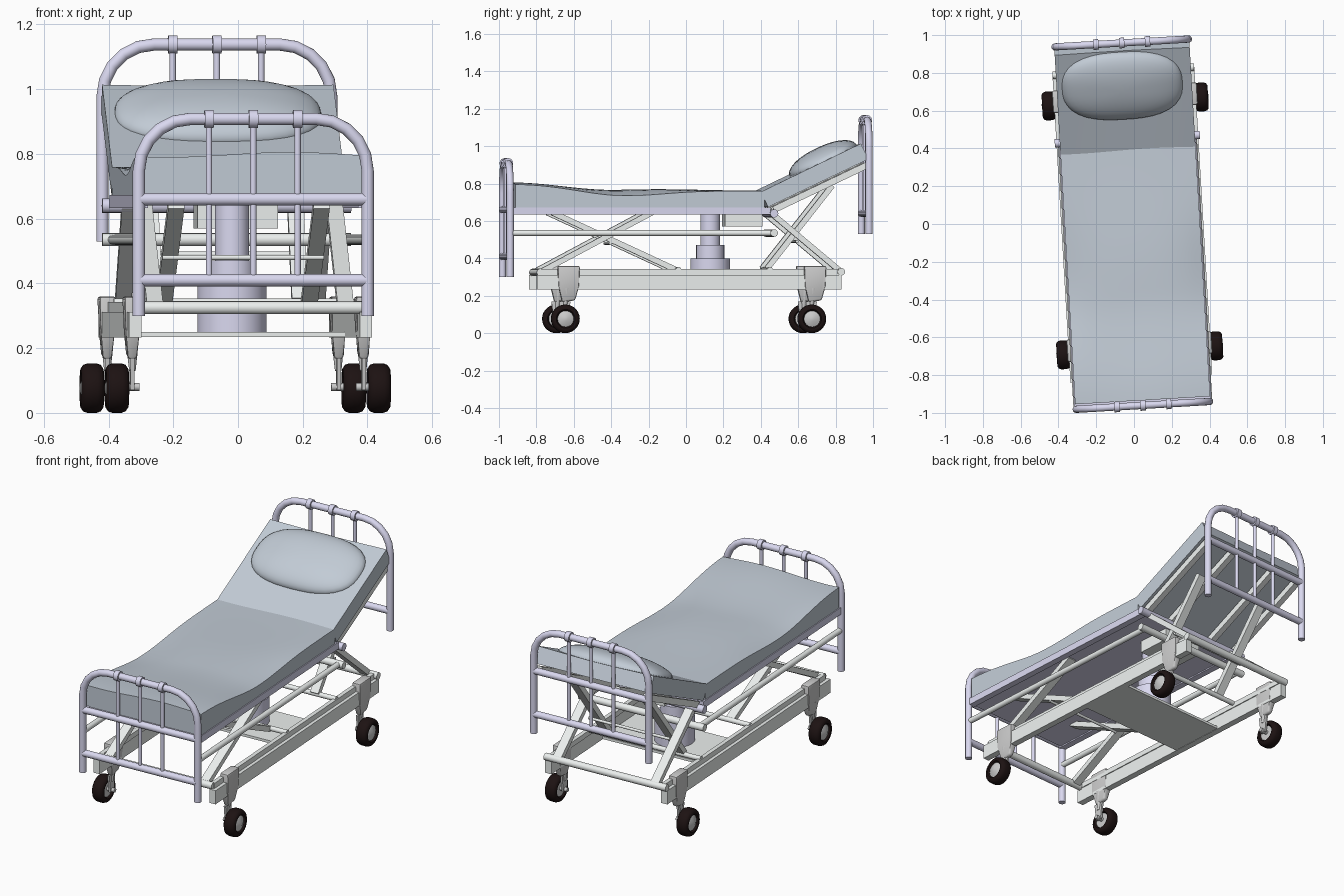
import bpy, bmesh, math
from mathutils import Vector, Matrix

if "Cube" in bpy.data.objects:
    bpy.data.objects.remove(bpy.data.objects["Cube"])


def material(name, rgb):
    m = bpy.data.materials.new(name)
    m.diffuse_color = (*rgb, 1)
    m.use_nodes = True
    m.node_tree.nodes["Principled BSDF"].inputs["Base Color"].default_value = m.diffuse_color
    return m


LILAC = material("lilac_paint", (0.70, 0.69, 0.87))
PALE = material("pale_metal", (0.84, 0.87, 0.86))
GREY = material("grey_metal", (0.62, 0.62, 0.62))
CLOTH = material("blue_grey_cloth", (0.54, 0.60, 0.67))
RUBBER = material("dark_rubber", (0.012, 0.006, 0.006))
parts = []


def finish(name, bm, mat, angle=40):
    bmesh.ops.recalc_face_normals(bm, faces=bm.faces)
    me = bpy.data.meshes.new(name)
    bm.to_mesh(me)
    bm.free()
    ob = bpy.data.objects.new(name, me)
    bpy.context.collection.objects.link(ob)
    me.materials.append(mat)
    for p in me.polygons:
        p.use_smooth = True
    me.set_sharp_from_angle(angle=math.radians(angle))
    parts.append(ob)
    return ob


def rod(name, a, b, r, mat, r2=None, seg=16):
    a, b = Vector(a), Vector(b)
    d = b - a
    m = Matrix.Translation((a + b) / 2) @ d.to_track_quat('Z', 'Y').to_matrix().to_4x4()
    bm = bmesh.new()
    bmesh.ops.create_cone(bm, cap_ends=True, segments=seg, radius1=r,
                          radius2=r if r2 is None else r2, depth=d.length, matrix=m)
    return finish(name, bm, mat)


def box(name, lo, hi, mat):
    # sides are sorted so mirrored parts keep a positive size
    lo, hi = Vector(map(min, lo, hi)), Vector(map(max, lo, hi))
    bm = bmesh.new()
    bmesh.ops.create_cube(bm, size=1, matrix=Matrix.Translation((lo + hi) / 2) @ Matrix.Diagonal((*(hi - lo), 1)))
    return finish(name, bm, mat)


def strut(name, x, p, q, w, t, mat):
    # flat bar in a side plane from p to q (y, z)
    p, q = Vector((x, *p)), Vector((x, *q))
    d = q - p
    m = Matrix.Translation((p + q) / 2) @ Matrix.Rotation(math.atan2(d.z, d.y), 4, 'X')
    bm = bmesh.new()
    bmesh.ops.create_cube(bm, size=1, matrix=m @ Matrix.Diagonal((w, d.length, t, 1)))
    return finish(name, bm, mat)


def prism(name, outline, x0, x1, mat, bevel=0.0, taper_below=0.0):
    # side outline (y, z) extruded along x, optionally thinner low down
    bm = bmesh.new()
    f = bm.faces.new([bm.verts.new((x0, y, z)) for y, z in outline])
    g = bmesh.ops.extrude_face_region(bm, geom=[f])
    bmesh.ops.translate(bm, vec=(x1 - x0, 0, 0), verts=[v for v in g['geom'] if isinstance(v, bmesh.types.BMVert)])
    for v in bm.verts:
        if v.co.z < taper_below:
            v.co.x = (x0 + x1) / 2 + (v.co.x - (x0 + x1) / 2) * 0.55
    if bevel:
        bmesh.ops.bevel(bm, geom=bm.edges[:], offset=bevel, segments=2, affect='EDGES', profile=0.5)
    return finish(name, bm, mat)


# Bent-tube end frames
def end_frame(name, y, z):
    pts = [(-0.354, 0.0)]
    for cx, start in ((-0.194, 180), (0.194, 90)):
        for i in range(6):
            a = math.radians(start - i * 18)
            pts.append((cx + 0.16 * math.cos(a), 0.448 + 0.16 * math.sin(a)))
    pts.append((0.354, 0.0))
    bm = bmesh.new()
    rings, n = [], 16
    for i, (px, pz) in enumerate(pts):
        t = Vector(pts[min(i + 1, len(pts) - 1)]) - Vector(pts[max(i - 1, 0)])
        if i in (1, len(pts) - 2):
            t = Vector((0, 1 if i == 1 else -1))
        t.normalize()
        ring = []
        for k in range(n):
            a = 2 * math.pi * k / n
            ring.append(bm.verts.new((px - t.y * 0.019 * math.cos(a), y + 0.019 * math.sin(a),
                                      z + pz + t.x * 0.019 * math.cos(a))))
        rings.append(ring)
    for r, s in zip(rings, rings[1:]):
        for k in range(n):
            bm.faces.new((r[k], r[(k + 1) % n], s[(k + 1) % n], s[k]))
    bm.faces.new(rings[0])
    bm.faces.new(rings[-1])
    finish(name + "_arch", bm, LILAC)
    for h in (0.11, 0.36):
        rod(name + "_crossbar", (-0.35, y, z + h), (0.35, y, z + h), 0.019, LILAC)
    for x in (-0.137, 0, 0.137):
        rod(name + "_spindle", (x, y, z + 0.11), (x, y, z + 0.608), 0.010, LILAC, seg=12)
        rod(name + "_collar", (x - 0.014, y, z + 0.608), (x + 0.014, y, z + 0.608), 0.028, LILAC)


end_frame("footboard", -0.962, 0.30)
end_frame("headboard", 0.960, 0.53)


# Mattress: gently rumpled seat part and tilted back part
def mattress(name, y0, y1, shape, ny):
    bm = bmesh.new()
    bmesh.ops.create_grid(bm, x_segments=16, y_segments=ny, size=1)
    g = bmesh.ops.extrude_face_region(bm, geom=bm.faces[:])
    top = {v for v in g['geom'] if isinstance(v, bmesh.types.BMVert)}
    for v in bm.verts:
        v.co = shape(v.co.x, y0 + (v.co.y + 1) / 2 * (y1 - y0), v in top)
    return finish(name, bm, CLOTH, 50)


def seat_shape(u, y, top):
    z = 0.668
    if top:
        t = max(0.0, min(1.0, (-0.38 - y) / 0.55))
        z = 0.760 + 0.038 * t * t * (3 - 2 * t)
        z += 0.006 * math.sin(u * 3 + 0.6) * (0.3 + t)
        z += 0.008 * math.exp(-((y + 0.15) / 0.3) ** 2) - 0.03 * abs(u) ** 3 * math.exp(-((y + 0.3) / 0.3) ** 2)
    return Vector((u * 0.358, y, z))


TILT = math.radians(25.5)


def back_shape(u, s, top):
    up = -0.006 * math.cos(u * 2.5) * s if top else -0.09
    return Vector((u * 0.358, 0.380 + s * math.cos(TILT) - up * math.sin(TILT),
                   0.755 + s * math.sin(TILT) + up * math.cos(TILT)))


mattress("mattress_seat", -0.935, 0.40, seat_shape, 36)
mattress("mattress_back", 0.0, 0.595, back_shape, 12)

# Pillow: flattened rounded cushion
bm = bmesh.new()
bmesh.ops.create_uvsphere(bm, u_segments=40, v_segments=20, radius=1)
for v in bm.verts:
    x, y, z = v.co
    r = math.hypot(x, y)
    if r > 1e-5:
        c, s = x / r, y / r
        k = r ** 0.9 / (abs(c) ** 2.6 + abs(s) ** 2.6) ** (1 / 2.6)
        x, y = c * k, s * k
    v.co = (x * 0.32, y * 0.196, z * 0.075)
bmesh.ops.transform(bm, verts=bm.verts, matrix=Matrix.Translation((-0.010, 0.735, 0.922)) @ Matrix.Rotation(TILT, 4, 'X'))
finish("pillow", bm, CLOTH, 80)

# Deck under the mattress, actuator box and lift column
box("seat_deck", (-0.345, -0.945, 0.640), (0.345, 0.42, 0.670), LILAC)
box("actuator_box", (-0.105, 0.20, 0.57), (0.145, 0.40, 0.64), PALE)
box("base_plate", (-0.35, -0.03, 0.235), (0.35, 0.30, 0.25), PALE)
for r, z0, z1 in ((0.107, 0.25, 0.40), (0.075, 0.40, 0.47), (0.053, 0.47, 0.64)):
    rod("lift_column", (-0.002, 0.13, z0), (-0.002, 0.13, z1), r, LILAC, seg=32)

# Cross tubes: hinge, scissor pivots and sliding ends
for y, z, r, w, m in ((0.45, 0.64, 0.022, 0.385, LILAC), (0.45, 0.535, 0.020, 0.385, PALE),
                      (-0.80, 0.325, 0.020, 0.35, PALE), (0.81, 0.328, 0.020, 0.375, PALE),
                      (-0.06, 0.34, 0.014, 0.35, PALE), (0.43, 0.34, 0.014, 0.35, PALE),
                      (-0.42, 0.48, 0.008, 0.25, PALE), (0.58, 0.49, 0.008, 0.25, PALE)):
    rod("cross_tube", (-w, y, z), (w, y, z), r, m)

for s in (-1, 1):
    # Side rails and tubes
    box("base_rail", (s * 0.338, -0.82, 0.233), (s * 0.376, 0.81, 0.312), PALE)
    box("slide_track", (s * 0.333, -0.80, 0.312), (s * 0.357, 0.81, 0.342), PALE)
    rod("side_tube", (s * 0.352, -0.955, 0.535), (s * 0.352, 0.45, 0.535), 0.016, PALE)
    box("deck_edge_rail", (s * 0.325, -0.955, 0.633), (s * 0.363, 0.43, 0.673), LILAC)
    # Scissor arms and backrest ribs
    strut("foot_scissor_outer", s * 0.295, (-0.80, 0.325), (-0.20, 0.645), 0.05, 0.03, PALE)
    strut("foot_scissor_inner", s * 0.225, (-0.73, 0.645), (-0.06, 0.335), 0.05, 0.03, PALE)
    strut("head_scissor_outer", s * 0.30, (0.44, 0.64), (0.81, 0.33), 0.05, 0.03, PALE)
    strut("head_scissor_inner", s * 0.225, (0.42, 0.345), (0.77, 0.79), 0.05, 0.03, PALE)
    for x in (0.33, 0.15):
        strut("backrest_rib", s * x, (0.45, 0.660), (0.95, 0.898), 0.035, 0.035, PALE)
    # Casters
    for y in (-0.67, 0.65):
        yc = y + 0.02
        prism("caster_bracket", [(yc - 0.06, 0.36), (yc + 0.06, 0.36), (yc + 0.055, 0.25),
                                 (yc + 0.035, 0.175), (yc - 0.035, 0.165), (yc - 0.055, 0.25)],
              s * 0.332, s * 0.384, GREY, 0.01, 0.2)
        rod("caster_stem", (s * 0.357, yc - 0.01, 0.24), (s * 0.357, y, 0.13), 0.022, GREY, 0.010)
        prism("caster_fork", [(y - 0.03, 0.17), (y + 0.03, 0.17), (y + 0.018, 0.07), (y - 0.018, 0.07)],
              s * 0.352, s * 0.364, GREY)
        rod("caster_axle", (s * 0.335, y, 0.08), (s * 0.44, y, 0.08), 0.012, GREY)
        # tyre: lathed cross-section with a hub on each side
        prof = [(0.024, 0.042), (0.034, 0.050), (0.035, 0.060), (0.027, 0.072), (0.014, 0.0765),
                (-0.014, 0.0765), (-0.027, 0.072), (-0.035, 0.060), (-0.034, 0.050), (-0.024, 0.042)]
        bm = bmesh.new()
        n = 28
        loops = [[bm.verts.new((s * 0.405 + dx, y + r * math.cos(2 * math.pi * k / n),
                                0.0765 + r * math.sin(2 * math.pi * k / n))) for dx, r in prof] for k in range(n)]
        for k in range(n):
            a, b = loops[k], loops[(k + 1) % n]
            for i in range(len(prof)):
                j = (i + 1) % len(prof)
                bm.faces.new((a[i], a[j], b[j], b[i]))
        finish("caster_tyre", bm, RUBBER)
        rod("caster_hub", (s * 0.38, y, 0.0765), (s * 0.43, y, 0.0765), 0.044, GREY, seg=28)
        rod("caster_hub_cap", (s * 0.43, y, 0.0765), (s * 0.442, y, 0.0765), 0.040, GREY, 0.012, seg=28)

# The whole bed stands slightly turned
turn = Matrix.Translation((-0.009, 0, 0)) @ Matrix.Rotation(math.radians(3.35), 4, 'Z')
for ob in parts:
    ob.data.transform(turn)
